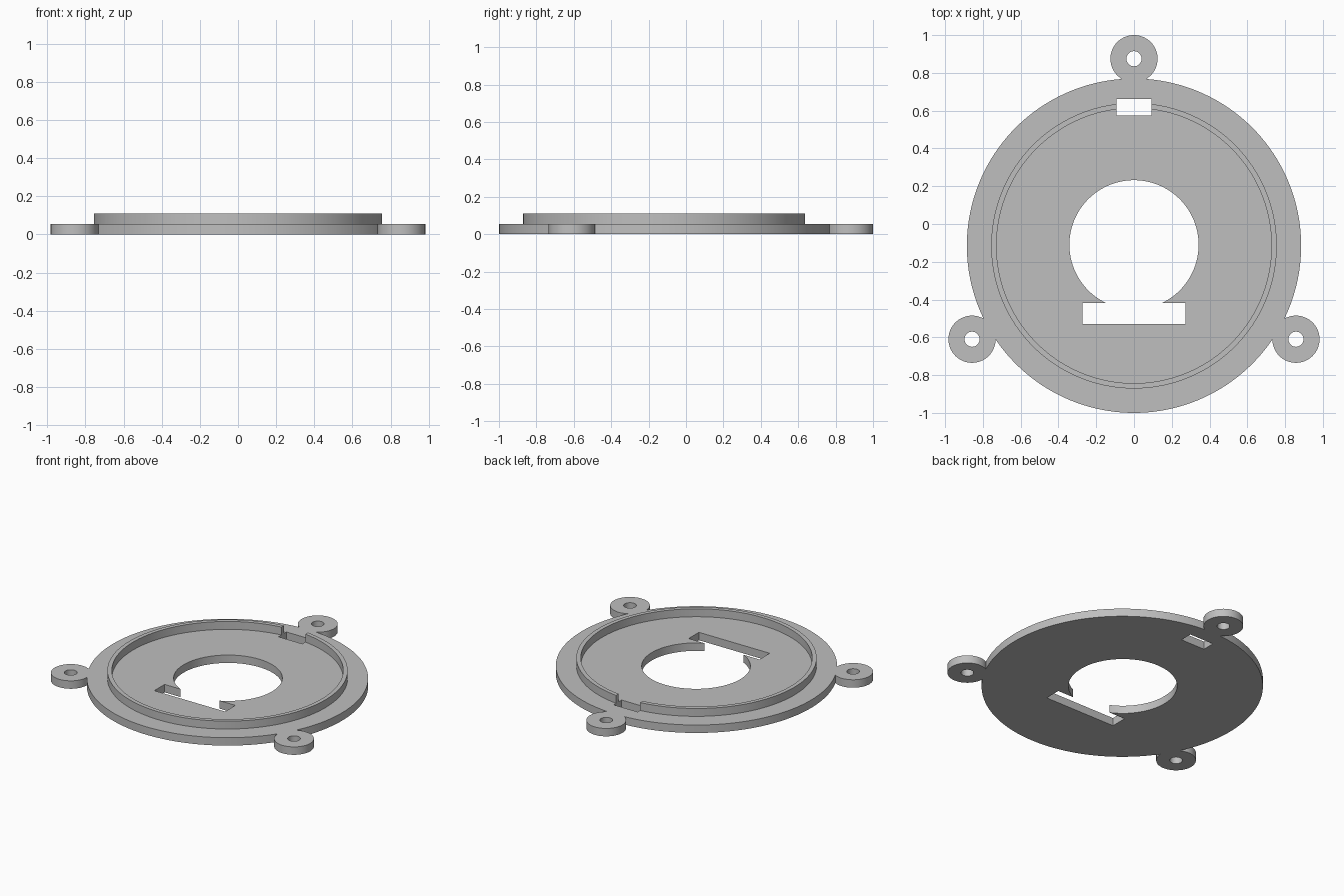
import bpy
from math import radians, sin, cos

cube = bpy.data.objects.get("Cube")
if cube:
    bpy.data.objects.remove(cube, do_unlink=True)

CY = -0.115            # centre of the disc in y
BASE, TOP = 0.055, 0.11  # plate and rim heights

grey = bpy.data.materials.new("plain grey")
grey.use_nodes = True
colour = (0.52, 0.52, 0.52, 1)
grey.diffuse_color = colour
grey.node_tree.nodes["Principled BSDF"].inputs["Base Color"].default_value = colour


def cylinder(name, x, y, radius, z0, z1, sides=160):
    bpy.ops.mesh.primitive_cylinder_add(vertices=sides, radius=radius, depth=z1 - z0,
                                        location=(x, y, (z0 + z1) / 2))
    ob = bpy.context.object
    ob.name = name
    ob.data.materials.append(grey)
    return ob


def box(name, x0, x1, y0, y1, z0, z1):
    bpy.ops.mesh.primitive_cube_add(size=1, location=((x0 + x1) / 2, (y0 + y1) / 2, (z0 + z1) / 2))
    ob = bpy.context.object
    ob.name = name
    ob.scale = (x1 - x0, y1 - y0, z1 - z0)
    bpy.ops.object.transform_apply(location=False, rotation=False, scale=True)
    ob.data.materials.append(grey)
    return ob


def combine(target, tool, operation):
    """Apply a boolean and discard the tool object."""
    mod = target.modifiers.new("bool", "BOOLEAN")
    mod.operation = operation
    mod.solver = "EXACT"
    mod.object = tool
    bpy.context.view_layer.objects.active = target
    bpy.ops.object.modifier_apply(modifier=mod.name)
    bpy.data.objects.remove(tool, do_unlink=True)


# Base plate with three screw ears spaced evenly around it
plate = cylinder("mounting_plate", 0, CY, 0.885, 0, BASE)
ears = [(0.99 * cos(radians(a)), CY + 0.99 * sin(radians(a))) for a in (90, 210, 330)]
for x, y in ears:
    combine(plate, cylinder("ear", x, y, 0.125, 0, BASE, 64), "UNION")
for x, y in ears:
    combine(plate, cylinder("screw_hole", x, y, 0.04, -0.1, 0.2, 48), "DIFFERENCE")

# Raised thin rim standing on the plate
rim = cylinder("raised_rim", 0, CY, 0.756, BASE, TOP)
combine(rim, cylinder("rim_bore", 0, CY, 0.728, 0, 0.2), "DIFFERENCE")

# Central opening, the wide slot in front of it, and the small slot behind
combine(plate, cylinder("centre_opening", 0, -0.11, 0.342, -0.1, 0.2, 128), "DIFFERENCE")
combine(plate, box("wide_slot", -0.272, 0.272, -0.53, -0.417, -0.1, 0.2), "DIFFERENCE")
for part in (plate, rim):
    combine(part, box("small_slot", -0.092, 0.092, 0.575, 0.662, -0.1, 0.2), "DIFFERENCE")

# Smooth round walls with crisp edges
for part in (plate, rim):
    bpy.ops.object.select_all(action="DESELECT")
    part.select_set(True)
    bpy.context.view_layer.objects.active = part
    bpy.ops.object.shade_smooth_by_angle(angle=radians(30))
